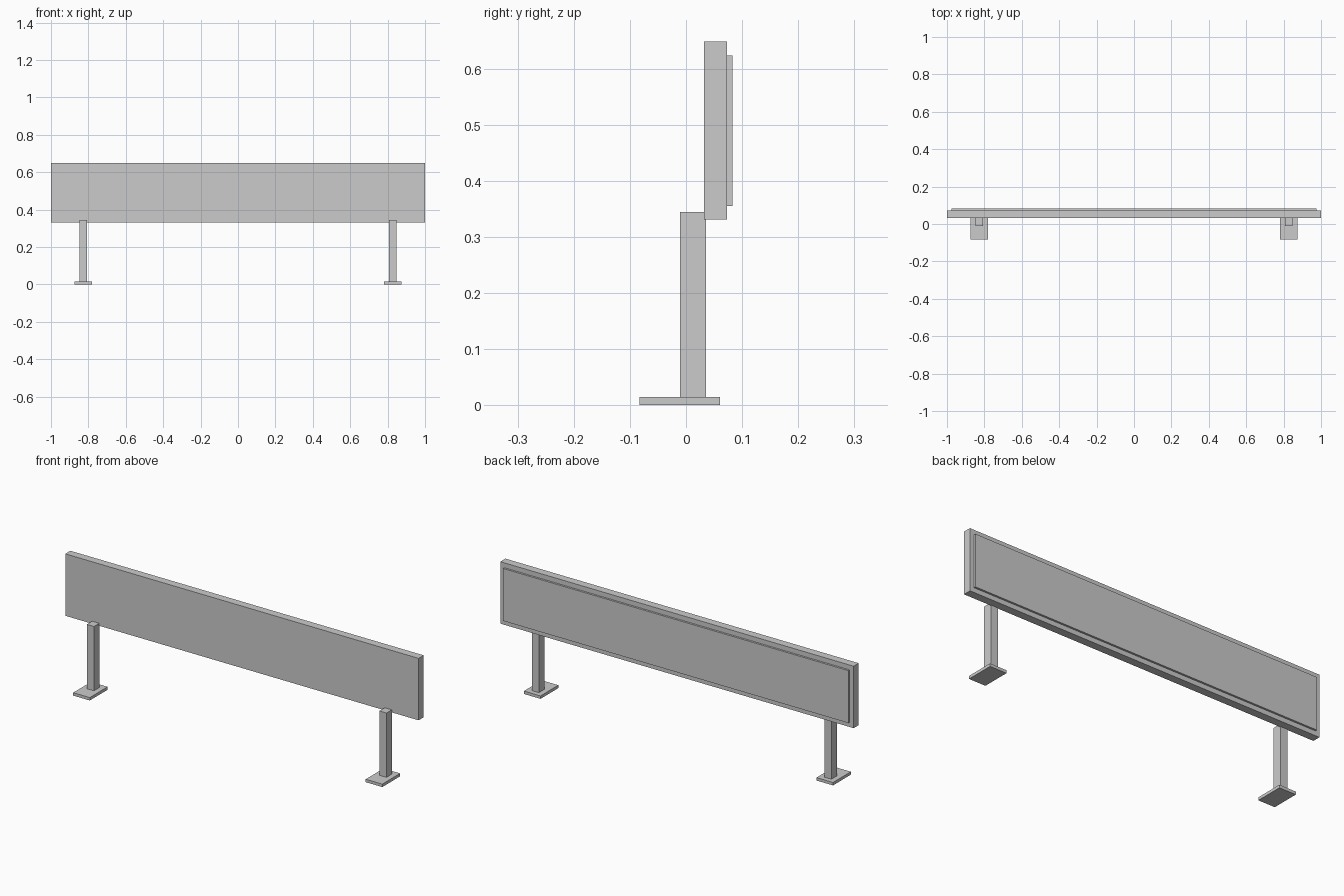
import bpy

if "Cube" in bpy.data.objects:
    bpy.data.objects.remove(bpy.data.objects["Cube"])

# single grey finish
grey = bpy.data.materials.new("light_grey")
grey.diffuse_color = (0.6, 0.6, 0.6, 1.0)
grey.use_nodes = True
grey.node_tree.nodes["Principled BSDF"].inputs["Base Color"].default_value = grey.diffuse_color


def box(name, x, y, z):
    """Box spanning the (min, max) ranges on each axis."""
    bpy.ops.mesh.primitive_cube_add(size=1)
    ob = bpy.context.object
    ob.name = name
    ob.location = [(a + b) / 2 for a, b in (x, y, z)]
    ob.scale = [b - a for a, b in (x, y, z)]
    bpy.ops.object.transform_apply(location=True, rotation=False, scale=True)
    ob.data.materials.append(grey)
    return ob


# sign board and the raised panel on its back
box("board", (-1, 1), (0.032, 0.073), (0.331, 0.648))
box("back_panel", (-0.977, 0.977), (0.072, 0.083), (0.355, 0.623))

# two posts on foot plates
for side, s in (("left", -1), ("right", 1)):
    cx = s * 0.828
    box(side + "_post", (cx - 0.02, cx + 0.02), (-0.011, 0.036), (0.014, 0.344))
    box(side + "_foot_plate", (cx - 0.047, cx + 0.047), (-0.083, 0.061), (0, 0.015))
